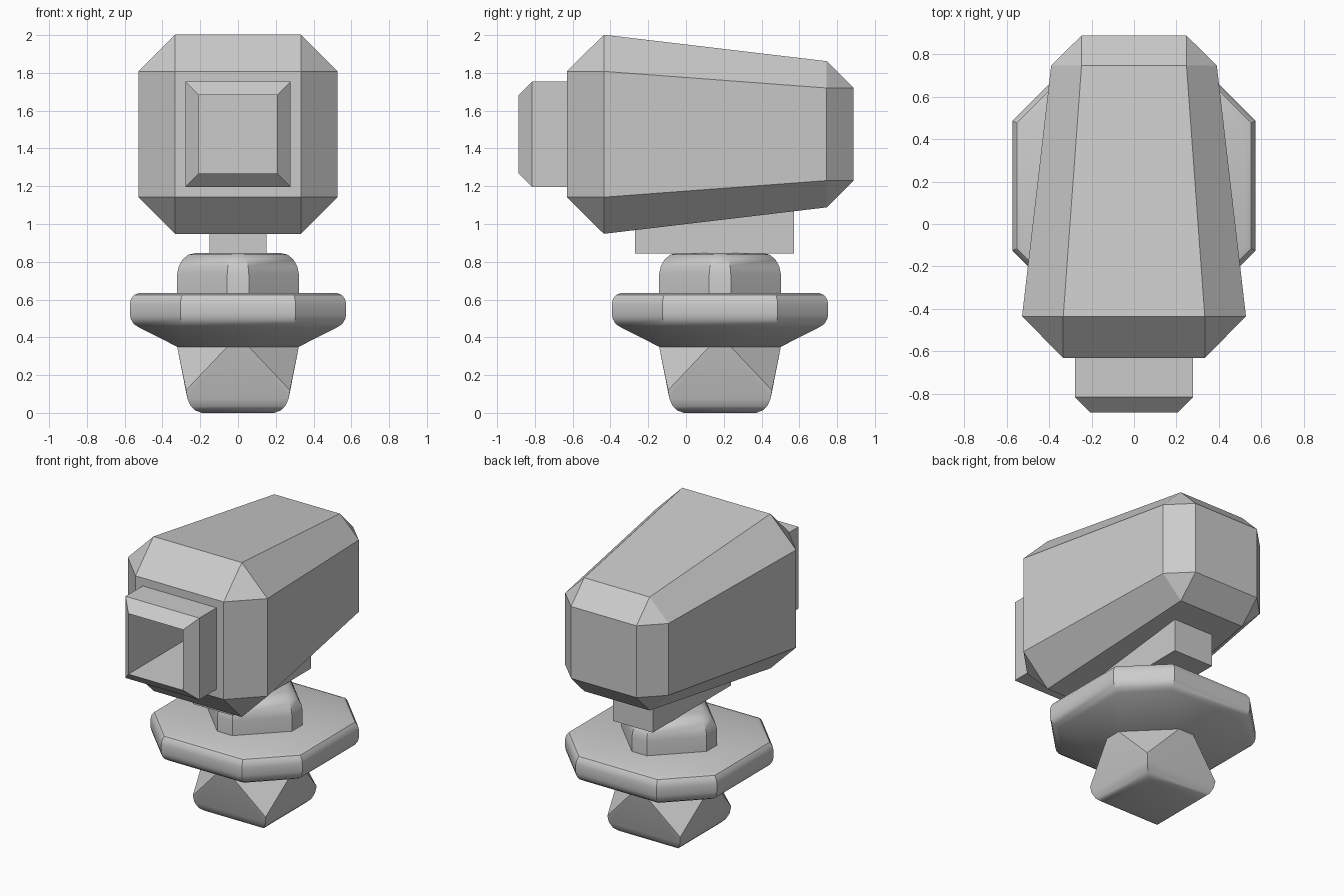
import bpy, bmesh
from mathutils import Vector

if "Cube" in bpy.data.objects:
    bpy.data.objects.remove(bpy.data.objects["Cube"])

GREY = bpy.data.materials.new("light grey")
GREY.diffuse_color = (0.6, 0.6, 0.6, 1)
GREY.use_nodes = True
GREY.node_tree.nodes["Principled BSDF"].inputs["Base Color"].default_value = GREY.diffuse_color
CY = 0.18      # centre line of the stand
CZ = 1.475     # centre height of the housing


def finish(bm, name, smooth=False):
    bmesh.ops.recalc_face_normals(bm, faces=bm.faces)
    me = bpy.data.meshes.new(name)
    bm.to_mesh(me)
    bm.free()
    me.materials.append(GREY)
    ob = bpy.data.objects.new(name, me)
    bpy.context.collection.objects.link(ob)
    if smooth:
        bpy.ops.object.select_all(action='DESELECT')
        bpy.context.view_layer.objects.active = ob
        ob.select_set(True)
        bpy.ops.object.shade_smooth_by_angle(angle=0.5)
    return ob


def octagon(h, f, z):
    """Square of half width h with its corners cut, leaving flats of half length f."""
    pts = [(h, -f), (h, f), (f, h), (-f, h), (-h, f), (-h, -f), (-f, -h), (f, -h)]
    return [(x, y + CY, z) for x, y in pts]


def loft(name, rings):
    bm = bmesh.new()
    loops = [[bm.verts.new(p) for p in ring] for ring in rings]
    for a, b in zip(loops, loops[1:]):
        for i in range(len(a)):
            j = (i + 1) % len(a)
            bm.faces.new((a[i], a[j], b[j], b[i]))
    bm.faces.new(loops[0])
    bm.faces.new(loops[-1])
    return finish(bm, name, True)


def rounded(h, f, steps):
    """Octagon rings from (inward offset, height) pairs."""
    return [octagon(h - d, f - 0.414 * d, z) for d, z in steps]


def hull(name, points, smooth=False):
    bm = bmesh.new()
    for p in points:
        bm.verts.new(p)
    bmesh.ops.convex_hull(bm, input=bm.verts)
    bmesh.ops.dissolve_limit(bm, angle_limit=0.01, verts=bm.verts, edges=bm.edges)
    return finish(bm, name, smooth) if name else bm


# foot: rounded square base blending into a cut-corner top
foot = octagon(0.322, 0.057, 0.35)
for h, z in ((0.275, 0.12), (0.268, 0.075), (0.25, 0.035), (0.225, 0.012), (0.19, 0.0)):
    foot += [(sx * h, CY + sy * h, z) for sx in (-1, 1) for sy in (-1, 1)]
hull("foot", foot, True)

# wide collar with rounded rim and sloping underside
loft("collar", [octagon(0.322, 0.057, 0.35)] + rounded(0.573, 0.305, [
    (0.05, 0.452), (0.022, 0.47), (0.006, 0.495), (0, 0.52), (0, 0.575),
    (0.006, 0.602), (0.022, 0.624), (0.05, 0.635)]))

# neck with rounded top
loft("neck", rounded(0.322, 0.057, [
    (0, 0.60), (0, 0.735), (0.008, 0.775), (0.028, 0.812), (0.06, 0.838), (0.1, 0.847)]))

# bracket block between neck and housing
hull("bracket", [(x, y, z) for x in (-0.15, 0.15) for y in (-0.27, 0.572) for z in (0.845, 1.2)])

# housing: tapered box with chamfered edges
pts = []
for sx in (-1, 1):
    for sz in (-1, 1):
        for y, y_end, out, inn, zout, zin in ((-0.435, -0.63, 0.527, 0.333, 0.527, 0.333),
                                              (0.745, 0.887, 0.39, 0.247, 0.387, 0.245)):
            pts += [(sx * out, y, CZ + sz * zin), (sx * inn, y, CZ + sz * zout),
                    (sx * inn, y_end, CZ + sz * zin)]
bm = hull(None, pts)
bmesh.ops.recalc_face_normals(bm, faces=bm.faces)
front = min(bm.faces, key=lambda f: f.calc_center_median().y)
bmesh.ops.inset_region(bm, faces=[front], thickness=0.077)


# hollow lens hood grown from the front face
def push(face, dy, scale=1.0):
    new = bmesh.ops.extrude_discrete_faces(bm, faces=[face])["faces"][0]
    c = new.calc_center_median()
    for v in new.verts:
        v.co = c + (v.co - c) * scale + Vector((0, dy, 0))
    return new


front = push(front, -0.185)
front = push(front, -0.071, 0.19 / 0.256)
push(front, 0.75)
finish(bm, "housing_with_lens_hood")
